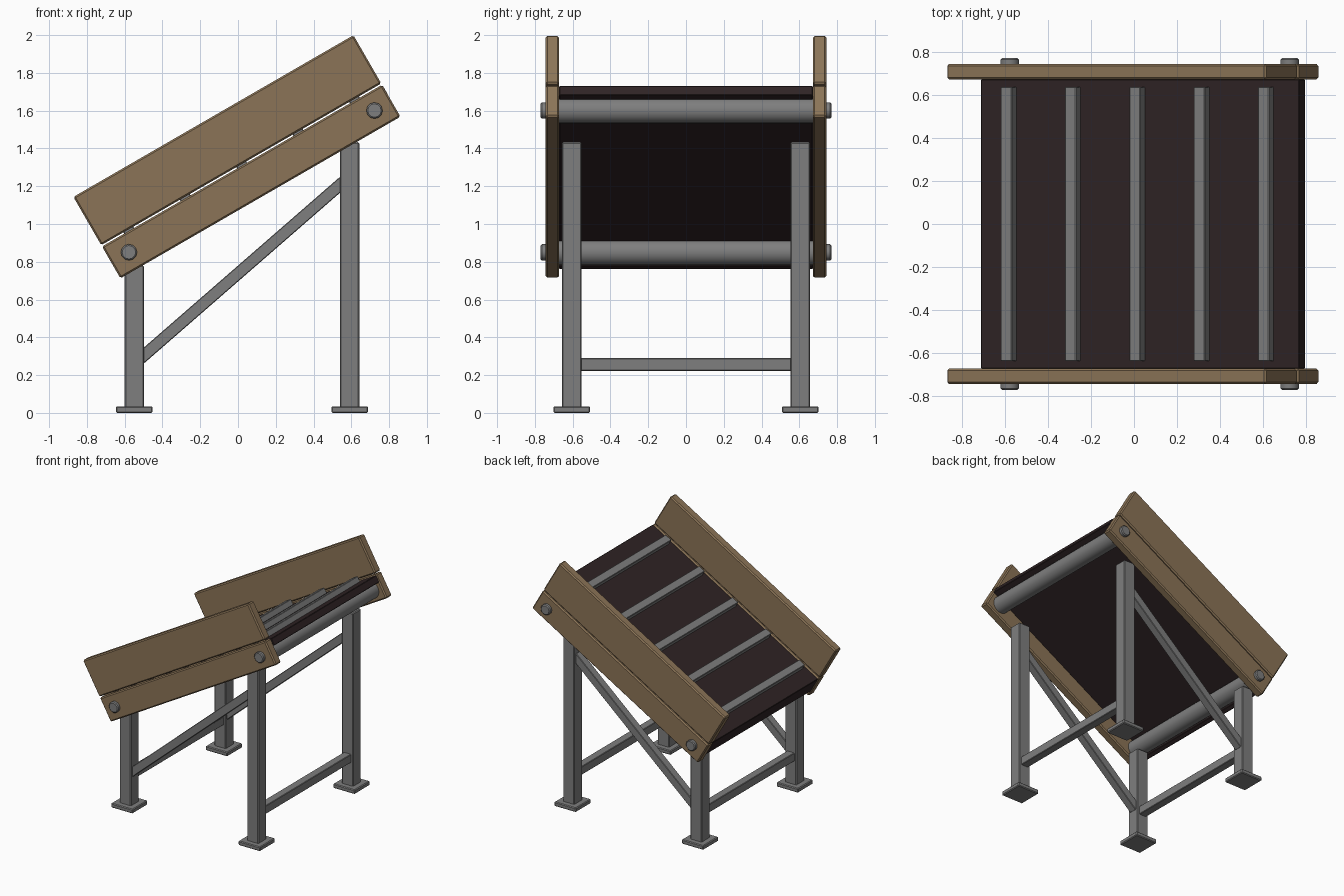
import bpy, bmesh, math
from mathutils import Matrix, Vector

if "Cube" in bpy.data.objects:
    bpy.data.objects.remove(bpy.data.objects["Cube"])

TILT = Matrix.Rotation(math.radians(-30), 4, 'Y')   # local x runs up the slope
FLAT = Matrix.Identity(4)


def material(name, rgb):
    m = bpy.data.materials.new(name)
    m.diffuse_color = (*rgb, 1)
    m.use_nodes = True
    m.node_tree.nodes["Principled BSDF"].inputs["Base Color"].default_value = m.diffuse_color
    return m


WOOD = material("brown wood", (0.26, 0.175, 0.095))
STEEL = material("grey steel", (0.21, 0.21, 0.21))
BELT = material("dark belt", (0.028, 0.017, 0.018))


def finish(name, bm, mat, matrix):
    me = bpy.data.meshes.new(name)
    bmesh.ops.recalc_face_normals(bm, faces=bm.faces)
    bm.to_mesh(me)
    bm.free()
    me.materials.append(mat)
    ob = bpy.data.objects.new(name, me)
    ob.matrix_world = matrix
    bpy.context.collection.objects.link(ob)
    return ob


def box(name, x, y, z, mat, matrix=FLAT, bevel=0.006):
    """Box from (min, max) ranges with a small chamfer."""
    bm = bmesh.new()
    bmesh.ops.create_cube(bm, size=1)
    for v in bm.verts:
        v.co = Vector([(r[0] + r[1]) / 2 + c * (r[1] - r[0])
                       for r, c in zip((x, y, z), v.co)])
    if bevel:
        bmesh.ops.bevel(bm, geom=bm.edges[:], offset=bevel, segments=1, affect='EDGES')
    return finish(name, bm, mat, matrix)


def cylinder(name, x, z, radius, y, sides, mat, bevel=0):
    """Cylinder along y, positioned in the tilted frame."""
    bm = bmesh.new()
    bmesh.ops.create_cone(bm, cap_ends=True, segments=sides, radius1=radius,
                          radius2=radius, depth=y[1] - y[0])
    if bevel:
        rims = [e for e in bm.edges if abs(e.verts[0].co.z - e.verts[1].co.z) < 1e-5]
        bmesh.ops.bevel(bm, geom=rims, offset=bevel, segments=1, affect='EDGES')
    bm.transform(Matrix.Translation((x, (y[0] + y[1]) / 2, z)) @ Matrix.Rotation(math.pi / 2, 4, 'X'))
    ob = finish(name, bm, mat, TILT)
    for p in ob.data.polygons:
        p.use_smooth = len(p.vertices) == 4
    ob.data.set_sharp_from_angle(angle=math.radians(32))
    return ob


def mirrored(s, a, b):
    return tuple(sorted((s * a, s * b)))


LOW, HIGH = -0.183, 1.529       # slope range of the side boards
ROLLERS = {"lower": -0.075, "upper": 1.426}
LEGS = {"short": (-0.549, 0.78), "tall": (0.591, 1.433)}

for s, side in ((-1, "front"), (1, "back")):
    # side boards
    board_y = mirrored(s, 0.672, 0.743)
    box(f"{side}_lower_board", (LOW, HIGH), board_y, (0.928, 1.123), WOOD, TILT, 0.009)
    box(f"{side}_upper_board", (LOW, HIGH), board_y, (1.131, 1.426), WOOD, TILT, 0.009)
    # axle bolts
    for end, u in ROLLERS.items():
        cylinder(f"{side}_{end}_bolt", u, 1.025, 0.043, mirrored(s, 0.73, 0.77), 12, STEEL, 0.007)
    # legs and foot plates
    for kind, (x, top) in LEGS.items():
        box(f"{side}_{kind}_leg", (x - 0.051, x + 0.051), mirrored(s, 0.553, 0.657),
            (0.02, top), STEEL)
        box(f"{side}_{kind}_foot", (x - 0.097, x + 0.097), mirrored(s, 0.508, 0.702),
            (0, 0.035), STEEL)
    # diagonal brace between the short and tall leg
    a, b = Vector((-0.52, 0, 0.285)), Vector((0.56, 0, 1.225))
    d = b - a
    brace = Matrix.Translation((a + b) / 2) @ Matrix.Rotation(-math.atan2(d.z, d.x), 4, 'Y')
    box(f"{side}_diagonal_brace", (-d.length / 2, d.length / 2), mirrored(s, 0.573, 0.637),
        (-0.032, 0.032), STEEL, brace, 0.004)

# cross bars between leg pairs
for kind, (x, _) in LEGS.items():
    box(f"{kind}_cross_bar", (x - 0.033, x + 0.033), (-0.57, 0.57), (0.222, 0.29), STEEL, bevel=0.004)

# rollers
for end, u in ROLLERS.items():
    cylinder(f"{end}_roller", u, 1.025, 0.068, (-0.672, 0.672), 24, STEEL)

# belt with turned-down lower lip
box("belt", (-0.178, 1.53), (-0.672, 0.672), (1.06, 1.116), BELT, TILT, 0.004)
box("belt_lip", (-0.178, -0.143), (-0.672, 0.672), (0.98, 1.07), BELT, TILT, 0.004)

# cleats across the belt
for i in range(5):
    u = -0.017 + i * 0.345
    box(f"belt_cleat_{i + 1}", (u - 0.03, u + 0.03), (-0.637, 0.637), (1.10, 1.16), STEEL, TILT, 0.004)
